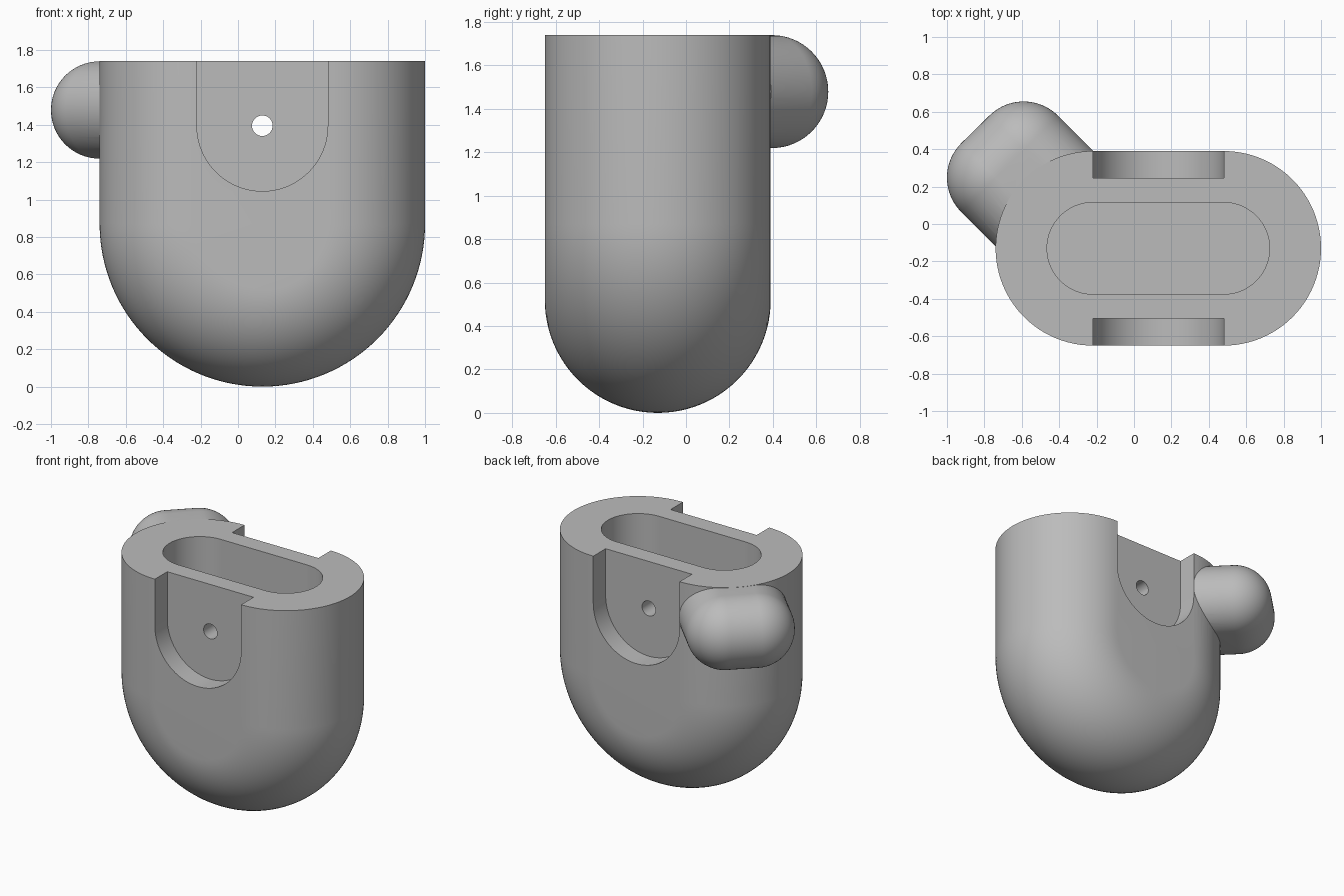
import bpy, bmesh, math
from mathutils import Vector

cube = bpy.data.objects.get("Cube")
if cube:
    bpy.data.objects.remove(cube, do_unlink=True)

X, Y, Z = Vector((1, 0, 0)), Vector((0, 1, 0)), Vector((0, 0, 1))
MID = Vector((0.13, -0.13, 0))   # centre of the housing in plan
TOP = 1.74

grey = bpy.data.materials.new("plain grey")
grey.use_nodes = True
grey.diffuse_color = (0.5, 0.5, 0.5, 1)
grey.node_tree.nodes["Principled BSDF"].inputs["Base Color"].default_value = grey.diffuse_color


def make_object(name, bm):
    bmesh.ops.recalc_face_normals(bm, faces=bm.faces)
    mesh = bpy.data.meshes.new(name)
    bm.to_mesh(mesh)
    bm.free()
    mesh.materials.append(grey)
    obj = bpy.data.objects.new(name, mesh)
    bpy.context.collection.objects.link(obj)
    return obj


def arc(centre, u, v, start, end, steps):
    """Pairs of (centre, outward direction) turning from u towards v."""
    angles = [math.radians(start + (end - start) * i / steps) for i in range(steps + 1)]
    return [(centre, u * math.cos(a) + v * math.sin(a)) for a in angles]


def rounded_plate(name, stations, side, radius, steps=32):
    """Flat plate whose rim is a half round swept along the stations."""
    bm = bmesh.new()
    rows = [[bm.verts.new(c + radius * d) for c, d in arc(p, out, side, -90, 90, steps)]
            for p, out in stations]
    for a, b in zip(rows, rows[1:]):
        for i in range(steps):
            bm.faces.new((a[i], a[i + 1], b[i + 1], b[i]))
    bm.faces.new([r[0] for r in rows])
    bm.faces.new([r[-1] for r in rows])
    bm.faces.new(rows[0] + rows[-1][::-1])
    return make_object(name, bm)


def slot_cutter(name, a, b, radius, depth):
    """Prism with a round-ended outline from a to b, extruded by depth."""
    u = (b - a).normalized()
    v = depth.normalized().cross(u)
    outline = [c + radius * d for c, d in arc(b, u, v, -90, 90, 40) + arc(a, u, v, 90, 270, 40)]
    bm = bmesh.new()
    face = bm.faces.new([bm.verts.new(p) for p in outline])
    new = bmesh.ops.extrude_face_region(bm, geom=[face])["geom"]
    bmesh.ops.translate(bm, verts=[g for g in new if isinstance(g, bmesh.types.BMVert)], vec=depth)
    return make_object(name, bm)


def combine(target, tool, operation):
    mod = target.modifiers.new(tool.name, 'BOOLEAN')
    mod.operation, mod.object, mod.solver = operation, tool, 'EXACT'
    bpy.context.view_layer.objects.active = target
    bpy.ops.object.modifier_apply(modifier=mod.name)
    bpy.data.objects.remove(tool, do_unlink=True)


# Housing: straight sides running into a round bottom
BEND, RIM = 0.35, 0.52
hub = MID + Z * (BEND + RIM)
bottom = [(c + BEND * d, d) for c, d in arc(hub, X, -Z, 0, 180, 64)]
lift = Z * (TOP - hub.z)
path = [(bottom[0][0] + lift, X)] + bottom + [(bottom[-1][0] + lift, -X)]
housing = rounded_plate("housing", path, Y, RIM, 48)

# Corner lug: rounded block pointing diagonally out of the back right corner
along, out = (X + Y).normalized(), (Y - X).normalized()
end_a, end_b = Vector((-0.59, 0.395, 1.479)), Vector((-0.74, 0.248, 1.479))
root = -out * 0.45
path = ([(end_a + root, along)] + arc(end_a, along, out, 0, 90, 20)
        + arc(end_b, along, out, 90, 180, 20) + [(end_b + root, -along)])
combine(housing, rounded_plate("corner_lug", path, Z, 0.26), 'UNION')

# Central pocket
floor = MID + Z * 0.87
combine(housing, slot_cutter("pocket", floor - X * BEND, floor + X * BEND, 0.245, Z * 1.5), 'DIFFERENCE')

# Round-bottomed notches on the front and back
for name, side in (("front_notch", -1), ("back_notch", 1)):
    base = MID + Y * side * 0.376 + Z * 1.395
    combine(housing, slot_cutter(name, base, base + Z, BEND, Y * side * 0.4), 'DIFFERENCE')

# Pin hole through both walls
bm = bmesh.new()
bmesh.ops.create_cone(bm, cap_ends=True, segments=32, radius1=0.055, radius2=0.055, depth=2)
pin = make_object("pin_hole", bm)
pin.rotation_euler.x = math.pi / 2
pin.location = MID + Z * 1.395
combine(housing, pin, 'DIFFERENCE')

bpy.ops.object.select_all(action='DESELECT')
housing.select_set(True)
bpy.context.view_layer.objects.active = housing
bpy.ops.object.shade_smooth_by_angle(angle=math.radians(30))
